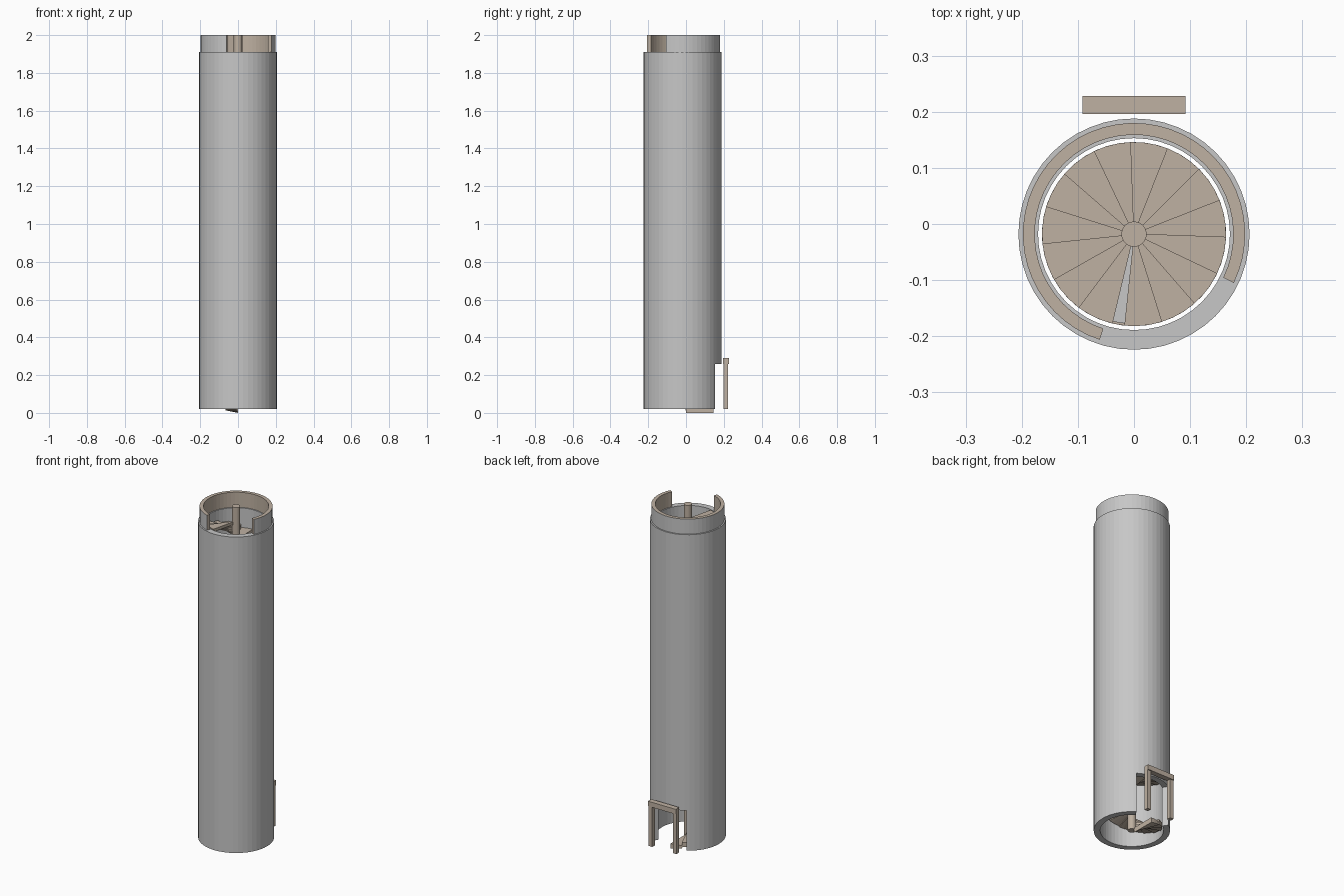
import bpy
import bmesh
from math import cos, sin, radians

if "Cube" in bpy.data.objects:
    bpy.data.objects.remove(bpy.data.objects["Cube"])

CY = -0.018  # tower axis offset


def make_material(name, rgb):
    m = bpy.data.materials.new(name)
    m.use_nodes = True
    m.diffuse_color = (*rgb, 1)
    m.node_tree.nodes["Principled BSDF"].inputs["Base Color"].default_value = (*rgb, 1)
    return m


stone = make_material("grey stone", (0.57, 0.57, 0.57))
wood = make_material("tan wood", (0.52, 0.44, 0.36))


def finish(name, bm, *mats):
    bmesh.ops.recalc_face_normals(bm, faces=bm.faces)
    mesh = bpy.data.meshes.new(name)
    bm.to_mesh(mesh)
    bm.free()
    for m in mats:
        mesh.materials.append(m)
    ob = bpy.data.objects.new(name, mesh)
    bpy.context.collection.objects.link(ob)
    return ob


def add_arc(bm, a0, a1, r0, r1, z0, z1, segs, climb=0):
    """Sweep a rectangle round the axis; climb raises the underside along the way."""
    closed = abs(a1 - a0 - 360) < 0.01
    rings = []
    for i in range(segs if closed else segs + 1):
        t = i / segs
        a = radians(a0 + (a1 - a0) * t)
        low = z0 + climb * t
        section = [(r0, low), (r1, low), (r1, z1), (r0, z1)]
        rings.append([bm.verts.new((r * cos(a), CY + r * sin(a), z)) for r, z in section])
    pairs = list(zip(rings, rings[1:]))
    if closed:
        pairs.append((rings[-1], rings[0]))
    else:
        bm.faces.new(rings[0])
        bm.faces.new(rings[-1])
    for p, q in pairs:
        for k in range(4):
            n = (k + 1) % 4
            bm.faces.new((p[k], p[n], q[n], q[k]))


def arc_object(name, mats, *args):
    bm = bmesh.new()
    add_arc(bm, *args)
    return finish(name, bm, *mats)


def box(name, x0, x1, y0, y1, z0, z1, mat):
    bm = bmesh.new()
    bmesh.ops.create_cube(bm, size=1)
    for v in bm.verts:
        v.co = ((x0 + x1) / 2 + v.co.x * (x1 - x0),
                (y0 + y1) / 2 + v.co.y * (y1 - y0),
                (z0 + z1) / 2 + v.co.z * (z1 - z0))
    return finish(name, bm, mat)


# Tower wall with a doorway cut through the back
tower = arc_object("tower_wall", [stone], 0, 360, 0.171, 0.206, 0.02, 1.91, 48)
cutter = arc_object("door_cutter", [stone], 57, 123, 0.1, 0.3, -0.1, 0.26, 8)
cut = tower.modifiers.new("doorway", "BOOLEAN")
cut.operation = "DIFFERENCE"
cut.solver = "EXACT"
cut.object = cutter
bpy.context.view_layer.objects.active = tower
bpy.ops.object.modifier_apply(modifier=cut.name)
bpy.data.objects.remove(cutter)

# Parapet: stone on the outer face, tan elsewhere, open at the front
parapet = arc_object("parapet", [wood, stone], -26, 252, 0.177, 0.198, 1.91, 2.0, 40)
for f in parapet.data.polygons:
    c, n = f.center, f.normal
    if abs(n.z) < 0.5 and n.x * c.x + n.y * (c.y - CY) > 0.1:
        f.material_index = 1

# Central newel post
bm = bmesh.new()
bmesh.ops.create_cone(bm, cap_ends=True, segments=24, radius1=0.0225, radius2=0.0225, depth=1.98)
bmesh.ops.translate(bm, verts=bm.verts, vec=(0, CY, 1.01))
finish("newel_post", bm, wood)

# Spiral stair: flat treads with sloping undersides
STEPS, TURN, RISE = 99, 23.5, 0.0192
bm = bmesh.new()
for i in range(STEPS):
    a, top = 90 + i * TURN, 0.03 + i * RISE
    add_arc(bm, a, a + TURN, 0.018, 0.164, top - 0.03, top, 3, RISE * 0.7)
finish("spiral_steps", bm, wood)

# Small stone strip on the tread below the last step
strip_z = 0.03 + (STEPS - 16) * RISE
arc_object("stone_strip", [stone], 256, 264, 0.0225, 0.16, strip_z, strip_z + 0.004, 2)

# Door frame standing just outside the doorway
for side, s in (("left", 1), ("right", -1)):
    box("door_post_" + side, s * 0.08 - 0.012, s * 0.08 + 0.012, 0.198, 0.222, 0.02, 0.26, wood)
box("door_lintel", -0.092, 0.092, 0.196, 0.228, 0.26, 0.29, wood)
